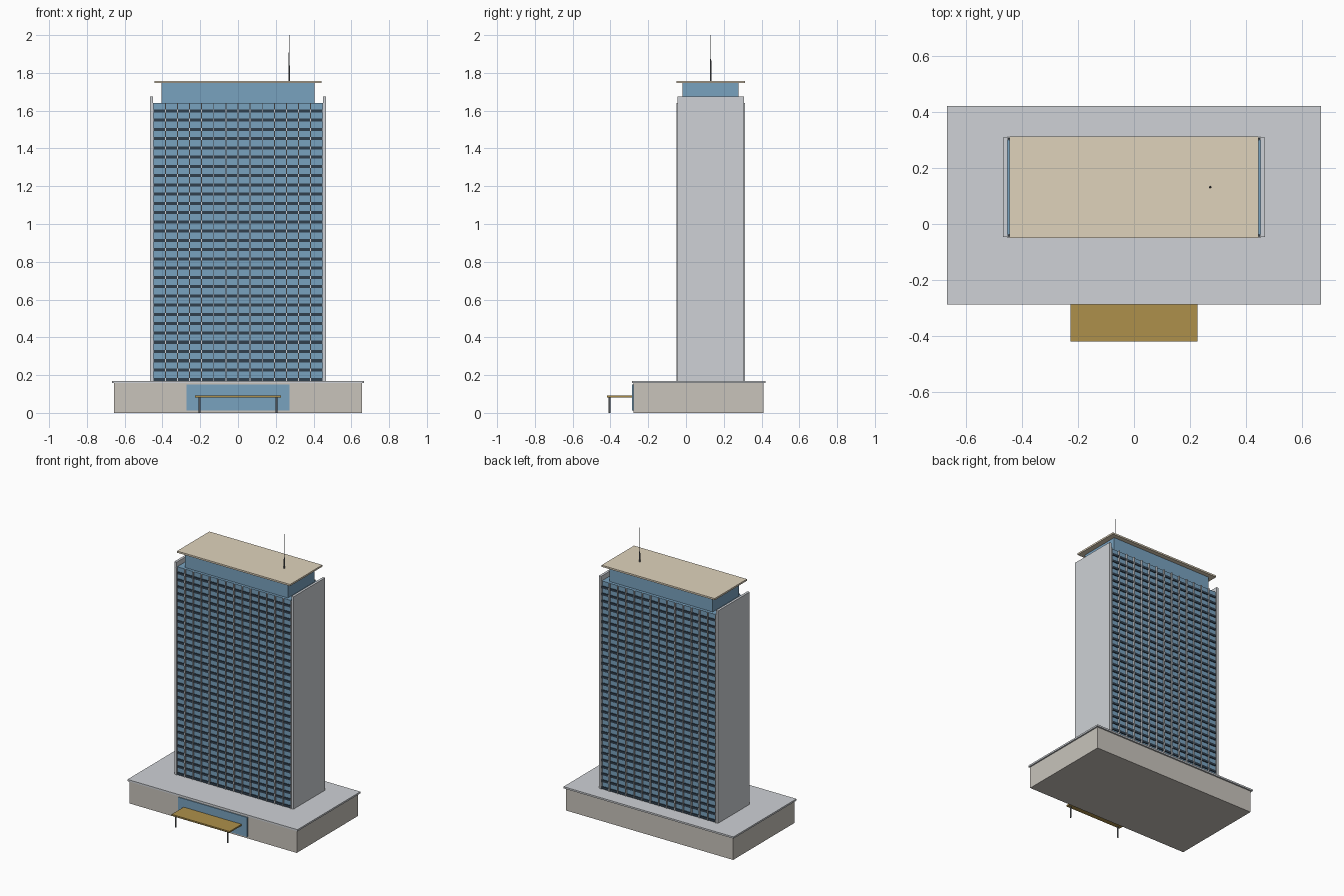
import bpy, bmesh
from mathutils import Matrix, Vector

if "Cube" in bpy.data.objects:
    bpy.data.objects.remove(bpy.data.objects["Cube"])


def material(name, rgb):
    m = bpy.data.materials.new(name)
    m.diffuse_color = (*rgb, 1)
    m.use_nodes = True
    m.node_tree.nodes["Principled BSDF"].inputs["Base Color"].default_value = m.diffuse_color
    return m


STONE = material("stone", (0.58, 0.55, 0.50))
CONCRETE = material("concrete", (0.62, 0.64, 0.67))
GLASS = material("glass", (0.19, 0.36, 0.52))
DARK = material("dark_panel", (0.03, 0.05, 0.075))
SAND = material("sand", (0.74, 0.65, 0.50))
GOLD = material("gold", (0.42, 0.28, 0.07))
METAL = material("metal", (0.16, 0.17, 0.18))


def finish(name, bm, mat):
    mesh = bpy.data.meshes.new(name)
    bm.to_mesh(mesh)
    bm.free()
    mesh.materials.append(mat)
    obj = bpy.data.objects.new(name, mesh)
    bpy.context.collection.objects.link(obj)
    return obj


def boxes(name, spans, mat):
    """One object made of boxes, each (x0, x1, y0, y1, z0, z1)."""
    bm = bmesh.new()
    for x0, x1, y0, y1, z0, z1 in spans:
        centre = Vector((x0 + x1, y0 + y1, z0 + z1)) / 2
        size = Matrix.Diagonal((x1 - x0, y1 - y0, z1 - z0, 1))
        bmesh.ops.create_cube(bm, size=1, matrix=Matrix.Translation(centre) @ size)
    return finish(name, bm, mat)


def rods(name, items, mat, sides=12):
    """One object made of upright rods, each (x, y, z0, z1, bottom r, top r)."""
    bm = bmesh.new()
    for x, y, z0, z1, r0, r1 in items:
        bmesh.ops.create_cone(bm, cap_ends=True, segments=sides, radius1=r0, radius2=r1,
                              depth=z1 - z0, matrix=Matrix.Translation((x, y, (z0 + z1) / 2)))
    for f in bm.faces:
        f.smooth = len(f.verts) == 4
    obj = finish(name, bm, mat)
    for e in obj.data.edges:
        e.use_edge_sharp = abs(obj.data.vertices[e.vertices[0]].co.z
                               - obj.data.vertices[e.vertices[1]].co.z) < 1e-5
    return obj


# podium
boxes("podium", [(-0.656, 0.656, -0.279, 0.409, 0, 0.158)], STONE)
boxes("podium_roof", [(-0.666, 0.666, -0.286, 0.42, 0.158, 0.17)], CONCRETE)

# entrance
boxes("entrance_glass", [(-0.272, 0.272, -0.285, -0.27, 0.012, 0.15)], GLASS)
boxes("canopy", [(-0.227, 0.227, -0.419, -0.275, 0.081, 0.091)], GOLD)
rods("canopy_posts", [(s * 0.203, -0.406, 0, 0.082, 0.005, 0.005) for s in (-1, 1)], METAL)

# tower shaft and end walls
YC, Z0, Z1, W = 0.131, 0.17, 1.64, 0.452
boxes("tower_glass", [(-W, W, YC - 0.169, YC + 0.169, Z0, Z1)], GLASS)
boxes("end_walls", [(-0.467, -0.45, YC - 0.177, YC + 0.177, Z0, 1.675),
                    (0.45, 0.467, YC - 0.177, YC + 0.177, Z0, 1.675)], CONCRETE)

# floor bands and mullions on front and back
FLOORS, BAYS = 30, 14
STEP = (Z1 - Z0) / FLOORS
bands, mullions = [], []
for s in (-1, 1):
    inner, outer = YC + s * 0.165, YC + s * 0.175
    y0, y1 = sorted((inner, outer))
    for i in range(FLOORS):
        z = Z0 + i * STEP
        bands.append((-W, W, y0, y1, z, z + 0.016))
    y0, y1 = sorted((inner, YC + s * 0.181))
    for i in range(BAYS + 1):
        x = -0.449 + 0.898 * i / BAYS
        mullions.append((x - 0.0025, x + 0.0025, y0, y1, Z0, Z1))
boxes("floor_bands", bands, DARK)
boxes("mullions", mullions, CONCRETE)

# crown, roof and antenna
boxes("crown_glass", [(-0.404, 0.404, YC - 0.15, YC + 0.148, Z1, 1.748)], GLASS)
boxes("roof_slab", [(-0.443, 0.443, YC - 0.181, YC + 0.181, 1.746, 1.758)], SAND)
rods("antenna", [(0.271, YC, 1.756, 1.84, 0.0045, 0.003),
                 (0.271, YC, 1.83, 2.0, 0.003, 0.0015)], METAL)
